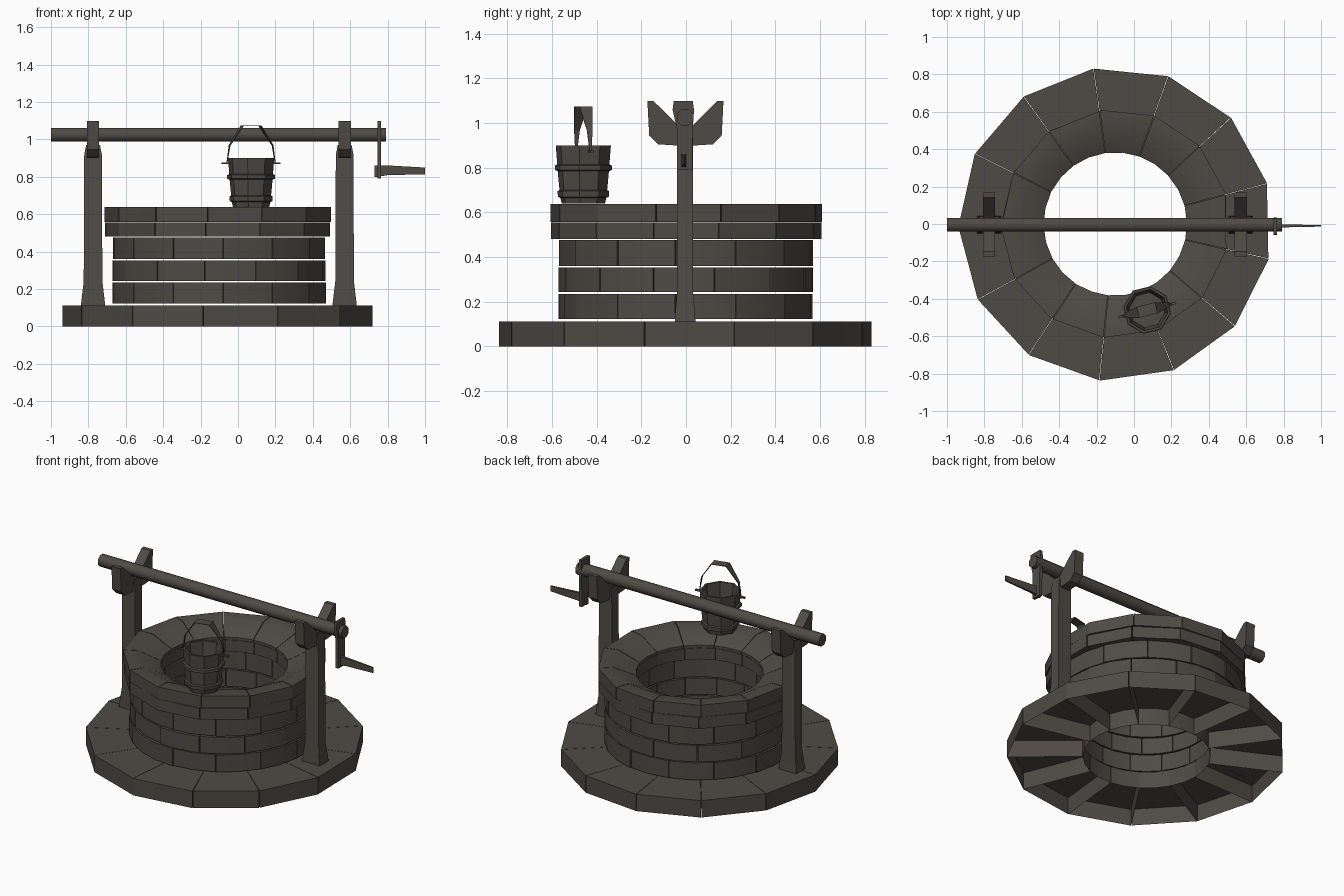
import bpy, bmesh, math, random
from mathutils import Matrix, Vector

random.seed(4)
if "Cube" in bpy.data.objects:
    bpy.data.objects.remove(bpy.data.objects["Cube"], do_unlink=True)

mat = bpy.data.materials.new("dark weathered brown")
COLOR = (0.078, 0.069, 0.06, 1)
mat.diffuse_color = COLOR
mat.use_nodes = True
bsdf = mat.node_tree.nodes["Principled BSDF"]
bsdf.inputs["Base Color"].default_value = COLOR
bsdf.inputs["Roughness"].default_value = 0.9

SIDES = 13
STEP = math.tau / SIDES
CENTRE_X = -0.10


def finish(name, bm, smooth=35):
    bmesh.ops.recalc_face_normals(bm, faces=bm.faces[:])
    mesh = bpy.data.meshes.new(name)
    bm.to_mesh(mesh)
    bm.free()
    mesh.materials.append(mat)
    obj = bpy.data.objects.new(name, mesh)
    bpy.context.collection.objects.link(obj)
    bpy.ops.object.select_all(action='DESELECT')
    obj.select_set(True)
    bpy.context.view_layer.objects.active = obj
    bpy.ops.object.shade_smooth_by_angle(angle=math.radians(smooth))
    return obj


def loft(bm, rings):
    """Skin a row of closed rings with quads and cap both ends."""
    rows = [[bm.verts.new(p) for p in ring] for ring in rings]
    for a, b in zip(rows, rows[1:]):
        n = len(a)
        for i in range(n):
            bm.faces.new((a[i], a[(i + 1) % n], b[(i + 1) % n], b[i]))
    bm.faces.new(rows[0])
    bm.faces.new(rows[-1])


def stone_ring(name, profile, offset, gap=0.004, flat=True, jitter=0.004, hollow=False):
    """Ring of separate wedge stones swept from an (r, z) profile; hollow ones have no underside."""
    bm = bmesh.new()
    start = math.radians(98 + offset)
    r_out = max(r for r, z in profile)
    for k in range(SIDES):
        a0 = start + k * STEP
        push = random.uniform(-jitter, jitter)
        pad = gap / r_out / 2
        rings = []
        for t in (0, 0.5, 1):
            a = a0 + pad + (STEP - 2 * pad) * t
            chord = math.cos(STEP / 2) if flat and t == 0.5 else 1
            ring = []
            for r, z in profile:
                if r > 0.45:
                    r = (r + push) * chord
                ring.append((CENTRE_X + r * math.cos(a), r * math.sin(a), z))
            rings.append(ring)
        loft(bm, rings)
    if hollow:
        low = min(z for r, z in profile)
        under = [f for f in bm.faces if all(v.co.z < low + 0.001 for v in f.verts)]
        bmesh.ops.delete(bm, geom=under, context='FACES')
    return finish(name, bm, 30)


def block(r_in, r_out, z0, z1):
    return [(r_in, z0), (r_out, z0), (r_out, z1), (r_in, z1)]


def prism_x(name, outline, x0, x1, smooth=20):
    """Extrude a (y, z) outline along x."""
    bm = bmesh.new()
    loft(bm, [[(x, y, z) for y, z in outline] for x in (x0, x1)])
    return finish(name, bm, smooth)


# Stonework: hollow paving, three courses, and a coping whose top dips toward the shaft
stone_ring("base_paving", block(0.385, 0.84, 0, 0.112), 0, gap=0.003, jitter=0.002, hollow=True)
for i, (z0, z1, off) in enumerate(((0.122, 0.235, 8), (0.243, 0.352, -2), (0.36, 0.476, 8))):
    stone_ring(f"wall_course_{i + 1}", block(0.395, 0.57, z0, z1), off, flat=False)
stone_ring("coping_lower", block(0.385, 0.608, 0.48, 0.555), -1)
stone_ring("coping_upper", [(0.383, 0.558), (0.612, 0.558), (0.612, 0.638), (0.52, 0.638),
                            (0.383, 0.575)], 0)

# Posts with flared feet, and forked cradles on top
half_fork = [(0.04, 0.90), (0.12, 0.905), (0.16, 0.945), (0.168, 1.1), (0.142, 1.1), (0.06, 1.02)]
fork = half_fork + [(0.02, 0.98)] + [(-y - 0.005, z) for y, z in [(0.02, 0.98)] + half_fork[::-1]]
for side, x in (("right", -0.775), ("left", 0.57)):
    bm = bmesh.new()
    rings = []
    for z, hx, hy in ((0.11, 0.065, 0.046), (0.14, 0.062, 0.045), (0.24, 0.05, 0.036),
                      (0.92, 0.047, 0.036), (0.97, 0.037, 0.03)):
        rings.append([(x + sx * hx, sy * hy - 0.004, z)
                      for sx, sy in ((-1, -1), (1, -1), (1, 1), (-1, 1))])
    loft(bm, rings)
    finish(f"{side}_post", bm, 25)
    prism_x(f"{side}_post_fork", fork, x - 0.033, x + 0.033)

# Windlass pole, crank and handle
pole = [(-0.004 + 0.04 * math.cos(a), 1.025 + 0.04 * math.sin(a))
        for a in (math.tau * (k + 0.5) / 8 for k in range(8))]
prism_x("windlass_pole", pole, -1.0, 0.79, smooth=50)
crank = [(-0.04, 0.79), (0.028, 0.79), (0.03, 0.97), (0.036, 1.06), (0.03, 1.1),
         (-0.055, 1.1), (-0.06, 1.06), (-0.04, 0.97)]
prism_x("crank_arm", crank, 0.745, 0.765)
bm = bmesh.new()
loft(bm, [[(x, -0.01 + sy * w, z + sz * h) for sy, sz in ((-1, -1), (1, -1), (1, 1), (-1, 1))]
          for x, z, w, h in ((0.73, 0.83, 0.011, 0.032), (0.8, 0.835, 0.008, 0.026),
                             (1.0, 0.832, 0.004, 0.018))])
finish("crank_handle", bm)

# Bucket: lathed shell with two raised hoops
BUCKET = Vector((0.07, -0.46, 0))
TURN = math.radians(14)
profile = [(0.098, 0.64), (0.104, 0.665), (0.115, 0.67), (0.117, 0.695), (0.108, 0.70),
           (0.116, 0.785), (0.129, 0.79), (0.129, 0.81), (0.118, 0.815), (0.125, 0.90),
           (0.112, 0.90), (0.095, 0.68)]
bm = bmesh.new()
loft(bm, [[BUCKET + Vector((r * math.cos(a), r * math.sin(a), z))
           for a in (TURN + math.tau * (k + 0.5) / 8 for k in range(8))] for r, z in profile])
finish("bucket", bm, 30)

# Bail: thin leaf-shaped strip, wide at the top and pinched at the ears
path = [(-0.135, 0.872, 0.004), (-0.12, 0.97, 0.013), (-0.05, 1.075, 0.03),
        (0.05, 1.075, 0.03), (0.12, 0.97, 0.013), (0.135, 0.872, 0.004)]
bm = bmesh.new()
rings = []
for u, z, w in path:
    inner = -math.copysign(0.003, u)
    rings.append([(u, -w, z), (u, w, z), (u + inner, w, z - 0.003), (u + inner, -w, z - 0.003)])
loft(bm, rings)

# Ears that hold the bail
for s in (-1, 1):
    bmesh.ops.create_cube(bm, size=1, matrix=Matrix.Translation((s * 0.138, 0, 0.873))
                          @ Matrix.Diagonal((0.044, 0.014, 0.01, 1)))
bm.transform(Matrix.Translation(BUCKET) @ Matrix.Rotation(TURN, 4, 'Z'))
finish("bucket_bail_and_ears", bm, 20)
